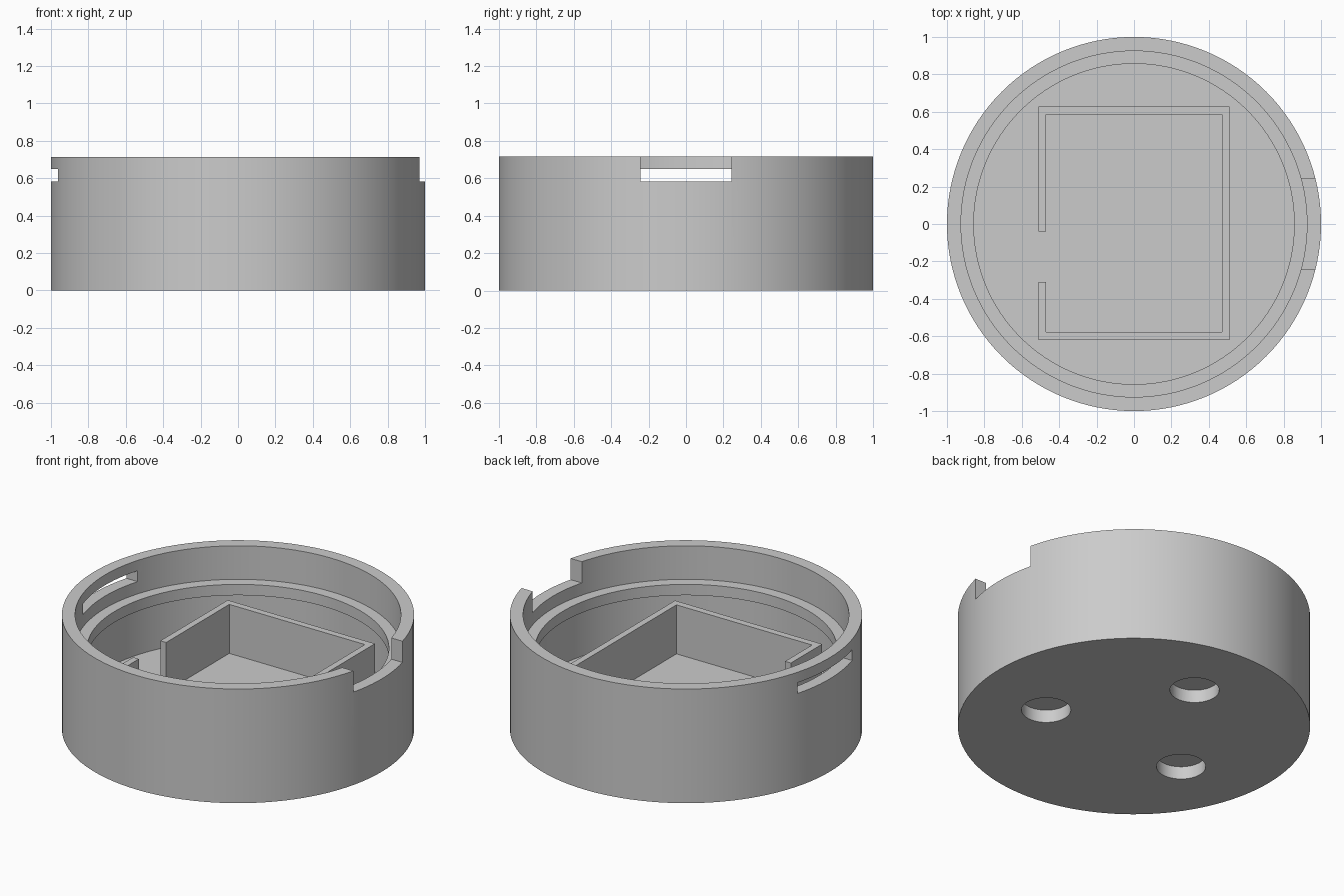
import bpy, bmesh
from math import radians
from mathutils import Matrix, Vector

cube = bpy.data.objects.get("Cube")
if cube:
    bpy.data.objects.remove(cube, do_unlink=True)

HEIGHT, FLOOR, SEGMENTS = 0.715, 0.123, 128
BORE, LIP = 0.925, 0.857

grey = bpy.data.materials.new("plain grey")
grey.use_nodes = True
colour = (0.6, 0.6, 0.6, 1)
grey.diffuse_color = colour
grey.node_tree.nodes["Principled BSDF"].inputs["Base Color"].default_value = colour


def finish(name, bm):
    bmesh.ops.recalc_face_normals(bm, faces=bm.faces)
    mesh = bpy.data.meshes.new(name)
    bm.to_mesh(mesh)
    bm.free()
    mesh.materials.append(grey)
    obj = bpy.data.objects.new(name, mesh)
    bpy.context.collection.objects.link(obj)
    return obj


def lathe(name, profile):
    bm = bmesh.new()
    verts = [bm.verts.new((r, 0, z)) for r, z in profile]
    edges = [bm.edges.new(pair) for pair in zip(verts, verts[1:])]
    bmesh.ops.spin(bm, geom=verts + edges, cent=(0, 0, 0), axis=(0, 0, 1),
                   angle=radians(360), steps=SEGMENTS, use_duplicate=False)
    bmesh.ops.remove_doubles(bm, verts=bm.verts, dist=0.0005)
    return finish(name, bm)


def block(name, low, high):
    low, high = Vector(low), Vector(high)
    bm = bmesh.new()
    bmesh.ops.create_cube(bm, size=1, matrix=Matrix.Translation((low + high) / 2)
                          @ Matrix.Diagonal((*(high - low), 1)))
    return finish(name, bm)


def disc(name, x, y, radius, z_low, z_high):
    bm = bmesh.new()
    bmesh.ops.create_cone(bm, cap_ends=True, segments=48, radius1=radius, radius2=radius,
                          depth=z_high - z_low,
                          matrix=Matrix.Translation((x, y, (z_low + z_high) / 2)))
    return finish(name, bm)


def cut(target, cutter):
    cutter.hide_render = True
    mod = target.modifiers.new("cut", "BOOLEAN")
    mod.operation, mod.solver, mod.object = "DIFFERENCE", "EXACT", cutter
    bpy.context.view_layer.objects.active = target
    bpy.ops.object.modifier_apply(modifier=mod.name)
    bpy.data.objects.remove(cutter, do_unlink=True)


# Round case: floor, wall and the inner lip that carries a lid
case = lathe("round_case", [
    (0, 0), (1, 0), (1, HEIGHT), (BORE, HEIGHT), (BORE, 0.505), (LIP, 0.505),
    (LIP, 0.437), (BORE, 0.437), (BORE, FLOOR), (0, FLOOR)])

# Open notch in the left rim and closed slot in the right wall
cut(case, block("notch_cutter", (0.7, -0.243, 0.582), (1.2, 0.243, 0.9)))
cut(case, block("slot_cutter", (-1.2, -0.27, 0.582), (-0.7, 0.27, 0.65)))

# Blind round pockets in the underside
for x, y in [(0.5, -0.18), (-0.5, -0.18), (0, 0.535)]:
    cut(case, disc("pocket_cutter", x, y, 0.14, -0.1, 0.08))

# Rectangular inner compartment wall with a gap on its right side
outline = [(-0.51, -0.04), (-0.51, 0.627), (0.51, 0.627), (0.51, -0.62),
           (-0.51, -0.62), (-0.51, -0.31), (-0.47, -0.31), (-0.47, -0.577),
           (0.47, -0.577), (0.47, 0.585), (-0.47, 0.585), (-0.47, -0.04)]
bm = bmesh.new()
base = bm.faces.new([bm.verts.new((x, y, FLOOR - 0.01)) for x, y in outline])
walls = bmesh.ops.extrude_face_region(bm, geom=[base])["geom"]
bmesh.ops.translate(bm, vec=(0, 0, 0.43 - FLOOR + 0.01),
                    verts=[v for v in walls if isinstance(v, bmesh.types.BMVert)])
if not base.is_valid or len(bm.faces) < len(outline) + 2:
    bmesh.ops.holes_fill(bm, edges=bm.edges)
compartment = finish("compartment_wall", bm)

# Smooth the round walls, keep edges sharp
bpy.ops.object.select_all(action="DESELECT")
case.select_set(True)
bpy.context.view_layer.objects.active = case
bpy.ops.object.shade_smooth_by_angle(angle=radians(30))
